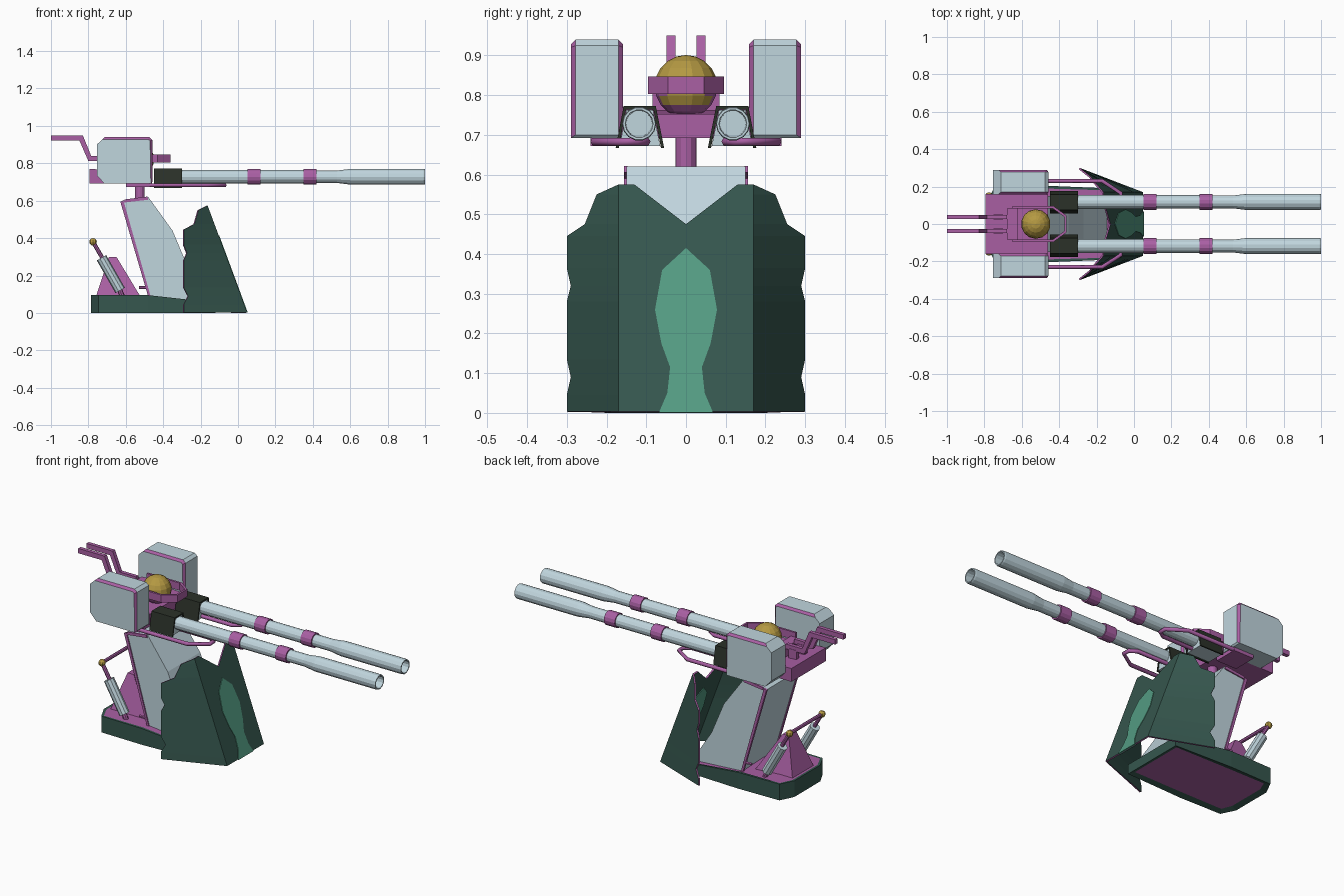
import bpy, bmesh, math
from mathutils import Vector

if "Cube" in bpy.data.objects:
    bpy.data.objects.remove(bpy.data.objects["Cube"])


def mat(name, rgb):
    m = bpy.data.materials.new(name)
    m.diffuse_color = (*rgb, 1)
    m.use_nodes = True
    m.node_tree.nodes["Principled BSDF"].inputs["Base Color"].default_value = m.diffuse_color
    return m


DARK = mat("dark_green", (.036, .094, .076))
LIGHT = mat("light_green", (.088, .33, .225))
STEEL = mat("pale_steel", (.53, .67, .73))
PURPLE = mat("purple", (.4, .115, .37))
GOLD = mat("gold", (.46, .32, .055))
BLACK = mat("olive_black", (.024, .031, .022))


def finish(name, bm, mats, recalc=True):
    if recalc:
        bmesh.ops.recalc_face_normals(bm, faces=bm.faces[:])
    me = bpy.data.meshes.new(name)
    bm.to_mesh(me)
    bm.free()
    for m in mats:
        me.materials.append(m)
    ob = bpy.data.objects.new(name, me)
    bpy.context.collection.objects.link(ob)
    return ob


def prism_bm(pts, a, b, axis):
    """Extrude a 2D profile between a and b along an axis."""
    put = {'x': lambda p, d: (d, *p), 'y': lambda p, d: (p[0], d, p[1]),
           'z': lambda p, d: (*p, d)}[axis]
    bm = bmesh.new()
    va = [bm.verts.new(put(p, a)) for p in pts]
    vb = [bm.verts.new(put(p, b)) for p in pts]
    bm.faces.new(va)
    bm.faces.new(vb)
    n = len(pts)
    for i in range(n):
        j = (i + 1) % n
        bm.faces.new((va[i], va[j], vb[j], vb[i]))
    bmesh.ops.recalc_face_normals(bm, faces=bm.faces[:])
    return bm


def prism(name, pts, a, b, axis, m):
    return finish(name, prism_bm(pts, a, b, axis), [m])


def rod(name, p, q, r, m, n=10):
    p, q = Vector(p), Vector(q)
    bm = bmesh.new()
    bmesh.ops.create_cone(bm, cap_ends=True, segments=n, radius1=r, radius2=r, depth=(q - p).length)
    rot = (q - p).to_track_quat('Z', 'Y')
    for v in bm.verts:
        v.co = rot @ v.co + (p + q) / 2
    return finish(name, bm, [m])


def ball(name, c, r, mats, u=12, v=8):
    bm = bmesh.new()
    bmesh.ops.create_uvsphere(bm, u_segments=u, v_segments=v, radius=r)
    bmesh.ops.translate(bm, verts=bm.verts[:], vec=c)
    return finish(name, bm, mats)


def rail(name, pts, r, m):
    cu = bpy.data.curves.new(name, 'CURVE')
    cu.dimensions = '3D'
    cu.bevel_depth, cu.bevel_resolution, cu.use_fill_caps = r, 1, True
    sp = cu.splines.new('POLY')
    sp.points.add(len(pts) - 1)
    for k, p in zip(sp.points, pts):
        k.co = (*p, 1)
    cu.materials.append(m)
    ob = bpy.data.objects.new(name, cu)
    bpy.context.collection.objects.link(ob)


def mirrored(half):
    return half + [(x, -y) for x, y in reversed(half)]


# Shield: leaning centre panel with notch, plus two swept-back wings with ragged edges
front_x = lambda z: .05 - .37 * z
edge = [(.30, .003), (.30, .045), (.29, .09), (.30, .135), (.30, .28), (.29, .32),
        (.30, .365), (.30, .445), (.255, .475), (.225, .55), (.17, .575)]
bm = bmesh.new()
columns = {}
for s in (1, -1):
    inner = [bm.verts.new((front_x(z), s * .17, z)) for y, z in edge]
    outer = []
    for y, z in edge[:-1]:
        f = (y - .17) / .13
        outer.append(bm.verts.new((front_x(z) * (1 - f) - .29 * f, s * y, z)))
    outer.append(inner[-1])
    for i in range(len(edge) - 1):
        q = [inner[i], outer[i], outer[i + 1]]
        if i < len(edge) - 2:
            q.append(inner[i + 1])
        bm.faces.new(q if s > 0 else q[::-1])
    columns[s] = inner
top = [bm.verts.new((front_x(z), y, z)) for y, z in ((.13, .575), (0, .475), (-.13, .575))]
bm.faces.new(columns[1] + top + columns[-1][::-1])
shield = finish("shield", bm, [DARK, PURPLE], recalc=False)
sol = shield.modifiers.new("thickness", 'SOLIDIFY')
sol.thickness, sol.offset, sol.material_offset_rim = .009, -1, 1

# Inlay on the shield, slightly proud of both sides
half = [(0, .415), (.06, .36), (.078, .26), (.062, .175), (.04, .115), (.047, .05), (.068, .001)]
inlay = half + [(-y, z) for y, z in reversed(half[1:])]
bm = prism_bm(inlay, -.013, .003, 'x')
for v in bm.verts:
    v.co.x += front_x(v.co.z)
finish("shield_inlay", bm, [LIGHT])

# Base slab with purple inset top and bottom, front part sloping down
bm = prism_bm(mirrored([(-.785, .12), (-.745, .2), (-.48, .205), (-.12, .19)]), 0, .095, 'z')
for v in bm.verts:
    if v.co.z > .05 and v.co.x > -.4:
        v.co.z = .055
caps = [f for f in bm.faces if abs(f.normal.z) > .7]
for f in caps:
    low = f.normal.z < 0
    bmesh.ops.inset_individual(bm, faces=[f], thickness=.035 if low else .015,
                               depth=-.01 if low else 0)
    f.material_index = 1
finish("base", bm, [DARK, PURPLE])

# Pillar, with purple edge strips down its rear corners and over its top
bm = prism_bm([(-.625, .595), (-.6, .605), (-.48, .62), (-.35, .44), (-.27, .25),
               (-.14, .05), (-.465, .06)], -.15, .15, 'y')
finish("pillar", bm, [STEEL])
for s in (1, -1):
    prism("pillar_trim", [(-.629, .594), (-.613, .603), (-.459, .06), (-.472, .06)],
          s * .142, s * .156, 'y', PURPLE)
    prism("pillar_top_trim", [(-.612, .59), (-.605, .607), (-.485, .622), (-.48, .605)],
          s * .147, s * .156, 'y', PURPLE)

# Rear support pyramid with pistons and crossbar
bm = prism_bm([(-.76, .085), (-.69, .3), (-.65, .3), (-.52, .085)], -.1, .1, 'y')
for v in bm.verts:
    if v.co.z > .2:
        v.co.y *= .35
finish("rear_support", bm, [PURPLE])
for s in (1, -1):
    y = s * .15
    rod("piston_cylinder", (-.73, y, .295), (-.63, y, .12), .029, STEEL)
    rod("piston_rod", (-.775, y, .38), (-.7, y, .25), .011, PURPLE, 8)
    rod("piston_foot", (-.64, y, .14), (-.615, y, .08), .014, PURPLE, 8)
    ball("piston_joint", (-.775, y, .38), .02, [GOLD], 8, 6)
    rod("support_peg", (-.53, y, .135), (-.48, y, .135), .008, PURPLE, 6)
rod("piston_crossbar", (-.775, -.15, .38), (-.775, .15, .38), .01, PURPLE, 8)

# Turret post and deck
rod("turret_post", (-.525, 0, .58), (-.525, 0, .78), .026, PURPLE, 12)
bm = prism_bm(mirrored([(-.795, .16), (-.46, .16)]), .692, .77, 'z')
for v in bm.verts:
    if v.co.x > -.6 and v.co.z > .75:
        v.co.z = .752
finish("turret_deck", bm, [PURPLE])

# Gold dome with purple lower bowl and wraparound visor
dome = ball("dome", (-.525, 0, .822), .079, [GOLD, PURPLE], 14, 10)
for p in dome.data.polygons:
    c = p.center
    if c.z < .77 or (c.z < .81 and (abs(c.y) > .055 or c.x < -.525)):
        p.material_index = 1
visor = [(-.65, .096), (-.43, .096), (-.36, .045)]
inner = [(-.65, .084), (-.436, .084), (-.372, .038)]
prism("visor", mirrored(visor) + mirrored(inner)[::-1], .803, .847, 'z', PURPLE)
prism("visor_bracket", mirrored([(-.68, .084), (-.62, .084)]), .755, .82, 'z', PURPLE)

for s in (1, -1):
    # Side box with purple edging along the front and the top edges
    bm = prism_bm([(-.755, .735), (-.755, .9), (-.712, .94), (-.475, .94), (-.458, .925),
                   (-.458, .70), (-.466, .692), (-.715, .692)], s * .158, s * .29, 'y')
    trim = [e for e in bm.edges if abs(e.verts[0].co.y - e.verts[1].co.y) < .01
            and min(v.co.x for v in e.verts) > -.72 and max(v.co.x for v in e.verts) > -.48
            and max(v.co.z for v in e.verts) > .75]
    out = bmesh.ops.bevel(bm, geom=trim, offset=.012, segments=1, affect='EDGES')
    for f in out["faces"]:
        f.material_index = 1
    finish("side_box", bm, [STEEL, PURPLE])

    # Guard rail under the box and barrel
    rail("guard_rail", [(x, s * y, .683) for x, y in
                        ((-.6, .23), (-.17, .23), (-.07, .165), (-.07, .125), (-.11, .1), (-.45, .1))],
         .011, PURPLE)
    prism("box_bracket", [(-.6, s * .1), (-.47, s * .1), (-.47, s * .24), (-.6, s * .24)],
          .672, .693, 'z', PURPLE)

    # Rear handle
    prism("rear_handle", [(-1, .922), (-1, .95), (-.83, .95), (-.785, .84), (-.68, .84),
                          (-.68, .812), (-.80, .812), (-.848, .922)], s * .027, s * .049, 'y', PURPLE)
    prism("handle_post", [(-.75, .76), (-.75, .82), (-.7, .82), (-.7, .76)], s * .025, s * .051, 'y', PURPLE)

    # Barrel housing: black cover around a steel block
    prism("housing_cover", [(s * y, z) for y, z in
                            ((.055, .667), (.076, .772), (.157, .772), (.177, .667),
                             (.169, .667), (.151, .764), (.082, .764), (.063, .667))],
          -.45, -.3, 'x', BLACK)
    prism("housing_core", [(s * .065, .672), (s * .083, .763), (s * .15, .763), (s * .167, .672)],
          -.448, -.304, 'x', STEEL)

    # Barrel: lathed profile with purple bands and an open muzzle
    prof = [(-.32, 0), (-.32, .037), (.05, .037), (.05, .043), (.12, .043), (.12, .036), (.35, .036),
            (.35, .042), (.42, .042), (.42, .034), (.53, .034), (.6, .043), (.99, .043), (1, .041),
            (1, .035), (.85, .033), (.85, 0)]
    N = 14
    bm = bmesh.new()
    rings = [[bm.verts.new((x, s * .118 + r * math.cos(2 * math.pi * k / N),
                            .728 + r * math.sin(2 * math.pi * k / N))) for k in range(N)]
             for x, r in prof]
    for i in range(len(prof) - 1):
        for k in range(N):
            j = (k + 1) % N
            f = bm.faces.new((rings[i][k], rings[i][j], rings[i + 1][j], rings[i + 1][k]))
            f.material_index = int(i in (2, 3, 4, 6, 7, 8))
    bmesh.ops.remove_doubles(bm, verts=bm.verts[:], dist=.0001)
    finish("barrel", bm, [STEEL, PURPLE])
